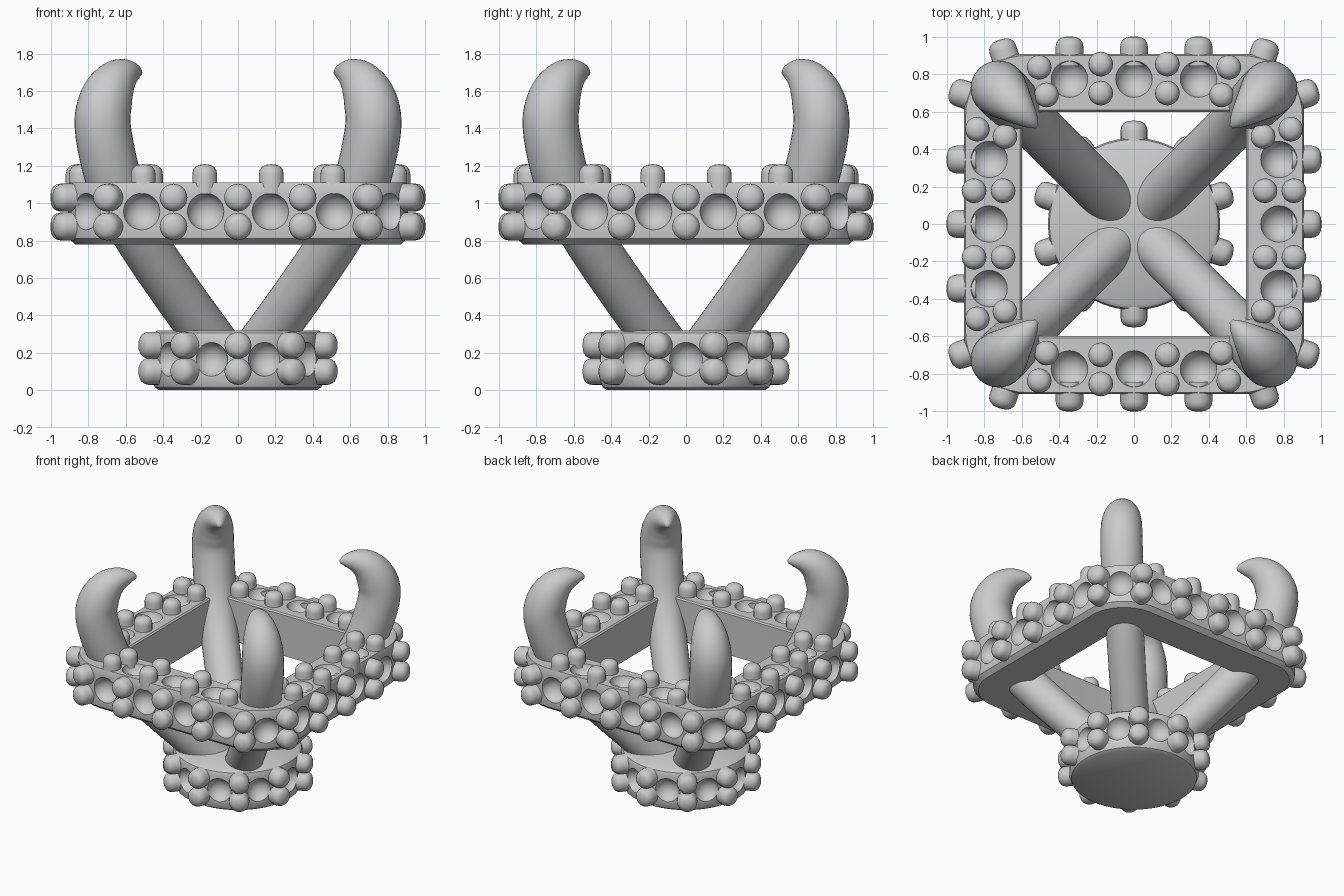
import bpy, bmesh
from math import sin, cos, pi, radians
from mathutils import Vector, Matrix

if "Cube" in bpy.data.objects:
    bpy.data.objects.remove(bpy.data.objects["Cube"])


def finish(name, bm, angle=35):
    bmesh.ops.recalc_face_normals(bm, faces=bm.faces)
    me = bpy.data.meshes.new(name)
    bm.to_mesh(me)
    bm.free()
    ob = bpy.data.objects.new(name, me)
    bpy.context.collection.objects.link(ob)
    smooth(ob, angle)
    return ob


def smooth(ob, angle=35):
    bpy.ops.object.select_all(action='DESELECT')
    ob.select_set(True)
    bpy.context.view_layer.objects.active = ob
    bpy.ops.object.shade_smooth_by_angle(angle=radians(angle))


def loft(bm, rings, cap=True, closed=False):
    loops = [[bm.verts.new(p) for p in r] for r in rings]
    n = len(loops[0])
    pairs = list(zip(loops, loops[1:])) + ([(loops[-1], loops[0])] if closed else [])
    for a, b in pairs:
        for i in range(n):
            bm.faces.new((a[i], a[(i + 1) % n], b[(i + 1) % n], b[i]))
    if cap:
        bm.faces.new(loops[0][::-1])
        bm.faces.new(loops[-1])


def lathe(bm, profile, n, mat=Matrix()):
    loft(bm, [[mat @ Vector((r * cos(2 * pi * i / n), r * sin(2 * pi * i / n), z))
               for i in range(n)] for r, z in profile])


def studs(name, places, r):
    bm = bmesh.new()
    prof = [(r, -.06), (r, .045), (r * .94, .066), (r * .78, .083), (r * .5, .094), (r * .1, .098)]
    for pos, d in places:
        m = Matrix.Translation(pos) @ Vector(d).to_track_quat('Z', 'Y').to_matrix().to_4x4()
        lathe(bm, prof, 20, m)
    return finish(name, bm, 60)


def carve(ob, centres, r):
    # round dimples cut with spheres
    bm = bmesh.new()
    for c in centres:
        bmesh.ops.create_uvsphere(bm, u_segments=24, v_segments=14, radius=r,
                                  matrix=Matrix.Translation(c))
    cutter = finish("dimple_cutter", bm)
    cutter.hide_render = True
    mod = ob.modifiers.new("dimples", 'BOOLEAN')
    mod.operation, mod.solver, mod.object = 'DIFFERENCE', 'EXACT', cutter
    bpy.context.view_layer.objects.active = ob
    bpy.ops.object.modifier_apply(modifier=mod.name)
    bpy.data.objects.remove(cutter)
    smooth(ob)


def turn(k, v):
    return Matrix.Rotation(k * pi / 2, 3, 'Z') @ Vector(v)


def rounded_square(half, rad, z, seg=12):
    return [turn(k, (half - rad + rad * cos(a), half - rad + rad * sin(a), z))
            for k in range(4) for a in [i * pi / 2 / seg for i in range(seg + 1)]]


# square band
OUT, RAD, ZC = .91, .33, .95
bm = bmesh.new()
loft(bm, [rounded_square(.60, .08, .78), rounded_square(.87, RAD - .04, .78),
          rounded_square(.905, RAD - .005, .81), rounded_square(OUT, RAD, .84),
          rounded_square(OUT, RAD, 1.08), rounded_square(.90, RAD - .01, 1.11),
          rounded_square(.61, .09, 1.11), rounded_square(.60, .08, 1.10)],
     cap=False, closed=True)
band = finish("square_band", bm)
cc = OUT - RAD
dimples = []
for k in range(4):
    dimples += [turn(k, (x, .775, 1.13)) for x in (-.345, 0, .345)]
    dimples += [turn(k, (x, -.93, .955)) for x in (-.515, -.173, .173, .515)]
    e = cc + (RAD + .02) * cos(pi / 4)
    dimples.append(turn(k, (e, e, .955)))
carve(band, dimples, .1)

# studs on the band
top, side = [], []
for k in range(4):
    for s in (-1, 1):
        for x, y in ((.178, .855), (.178, .70), (.507, .838), (.468, .69)):
            top.append((turn(k, (s * x, y, 1.11)), (0, 0, 1)))
    for z in (1.03, .875):
        for x in (-.345, 0, .345):
            side.append((turn(k, (x, -OUT + .005, z)), turn(k, (0, -1, 0))))
        for s in (-1, 1):
            a = radians(19)
            d = (s * sin(a), -cos(a), 0)
            p = (s * (cc + RAD * sin(a)), -cc - RAD * cos(a), z)
            side.append((turn(k, p), turn(k, d)))
studs("band_top_studs", top, .066)
studs("band_side_studs", side, .074)

# round base
bm = bmesh.new()
lathe(bm, [(.42, 0), (.445, .015), (.46, .05), (.46, .28), (.452, .305), (.43, .32)], 64)
base = finish("round_base", bm)
angs = [-pi / 2 + i * pi / 5 for i in range(10)]
carve(base, [(.48 * cos(a + pi / 10), .48 * sin(a + pi / 10), .165) for a in angs], .093)
studs("base_studs", [((.455 * cos(a), .455 * sin(a), z), (cos(a), sin(a), 0))
                     for a in angs for z in (.24, .10)], .072)

# four curved horns: (x = y offset, z, radius) along the centre line
path = [(.08, .18, .133), (.19, .33, .133), (.355, .56, .133), (.515, .80, .135),
        (.62, 1.0, .143), (.685, 1.2, .15), (.724, 1.42, .15), (.705, 1.555, .142),
        (.66, 1.645, .118), (.605, 1.69, .085), (.55, 1.70, .045), (.52, 1.695, .012)]
pts = [Vector(p) for p in path]
pts = [2 * pts[0] - pts[1]] + pts + [2 * pts[-1] - pts[-2]]
line = []
for p0, p1, p2, p3 in zip(pts, pts[1:], pts[2:], pts[3:]):
    for i in range(4):
        t = i / 4
        line.append(.5 * (2 * p1 + (p2 - p0) * t + (2 * p0 - 5 * p1 + 4 * p2 - p3) * t * t
                          + (3 * p1 - p0 - 3 * p2 + p3) * t ** 3))
line.append(pts[-2])
for k, name in enumerate(("back_right", "back_left", "front_left", "front_right")):
    bm = bmesh.new()
    rings = []
    side_dir = Vector((-1, 1, 0)).normalized()
    for i, p in enumerate(line):
        q = line[min(i + 1, len(line) - 1)] - line[max(i - 1, 0)]
        up = Vector((q.x, q.x, q.y)).normalized().cross(side_dir)
        c = Vector((p.x, p.x, p.y))
        rings.append([turn(k, c + p.z * (side_dir * cos(a) + up * sin(a)))
                      for a in [2 * pi * j / 32 for j in range(32)]])
    loft(bm, rings)
    finish(name + "_horn", bm, 60)
